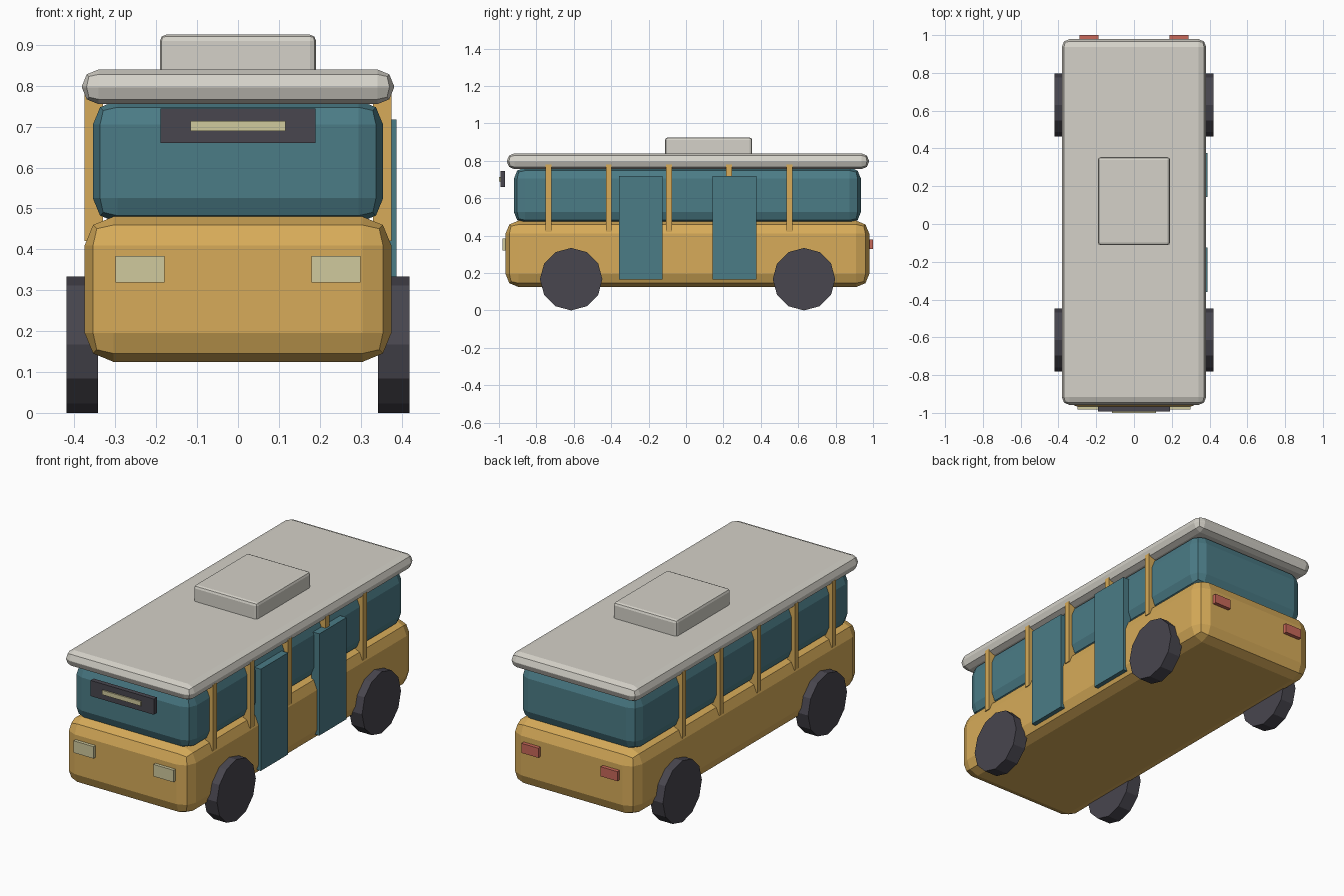
import bpy, math

if "Cube" in bpy.data.objects:
    bpy.data.objects.remove(bpy.data.objects["Cube"])


def material(name, rgb):
    m = bpy.data.materials.new(name)
    m.use_nodes = True
    m.diffuse_color = (*rgb, 1)
    m.node_tree.nodes["Principled BSDF"].inputs["Base Color"].default_value = (*rgb, 1)
    return m


yellow = material("warm_yellow", (0.68, 0.41, 0.10))
cream = material("pale_grey", (0.66, 0.64, 0.58))
teal = material("teal_glass", (0.07, 0.20, 0.24))
dark = material("dark_rubber", (0.065, 0.061, 0.077))
lamp = material("pale_lamp", (0.63, 0.59, 0.34))
red = material("red_lamp", (0.58, 0.14, 0.10))


def box(name, mat, xs, ys, zs, bevel=0):
    """Box between the given limits, with an optional two-step rounded edge."""
    spans = (xs, ys, zs)
    bpy.ops.mesh.primitive_cube_add(size=1, location=[sum(s) / 2 for s in spans])
    ob = bpy.context.object
    ob.name = name
    ob.scale = [s[1] - s[0] for s in spans]
    bpy.ops.object.transform_apply(location=False, rotation=False, scale=True)
    ob.data.materials.append(mat)
    if bevel:
        mod = ob.modifiers.new("rounded_edges", "BEVEL")
        mod.width = bevel
        mod.segments = 2
    return ob


def mirrored(side, a, b):
    return tuple(sorted((side * a, side * b)))


# Main shell
box("body", yellow, (-0.375, 0.375), (-0.965, 0.98), (0.125, 0.48), 0.07)
box("window_band", teal, (-0.355, 0.355), (-0.92, 0.935), (0.465, 0.765), 0.06)
box("roof", cream, (-0.382, 0.382), (-0.958, 0.979), (0.755, 0.84), 0.041)
box("roof_unit", cream, (-0.191, 0.191), (-0.112, 0.354), (0.82, 0.925), 0.015)

# Doors on the left side only
for name, y in (("front_door", -0.242), ("rear_door", 0.26)):
    box(name, teal, (0.34, 0.388), (y - 0.117, y + 0.117), (0.166, 0.718))

# Destination sign ahead of the windscreen
box("sign_box", dark, (-0.19, 0.19), (-0.993, -0.967), (0.66, 0.745))
box("sign_strip", lamp, (-0.116, 0.116), (-1.0, -0.98), (0.69, 0.714))

for side, label in ((1, "left"), (-1, "right")):
    # Window posts
    for i in range(5):
        y = -0.735 + i * 0.322
        box(f"{label}_post_{i + 1}", yellow, mirrored(side, 0.33, 0.376),
            (y - 0.016, y + 0.016), (0.42, 0.78))

    # Lamps
    box(f"{label}_headlight", lamp, mirrored(side, 0.18, 0.30), (-0.982, -0.94), (0.319, 0.384))
    box(f"{label}_tail_light", red, mirrored(side, 0.187, 0.288), (0.95, 1.0), (0.328, 0.38))

    # Wheels
    for end, y in (("front", -0.614), ("rear", 0.631)):
        bpy.ops.mesh.primitive_cylinder_add(
            vertices=12, radius=0.167, depth=0.078,
            location=(side * 0.381, y, 0.167), rotation=(0, math.pi / 2, 0))
        wheel = bpy.context.object
        wheel.name = f"{end}_{label}_wheel"
        wheel.data.materials.append(dark)
